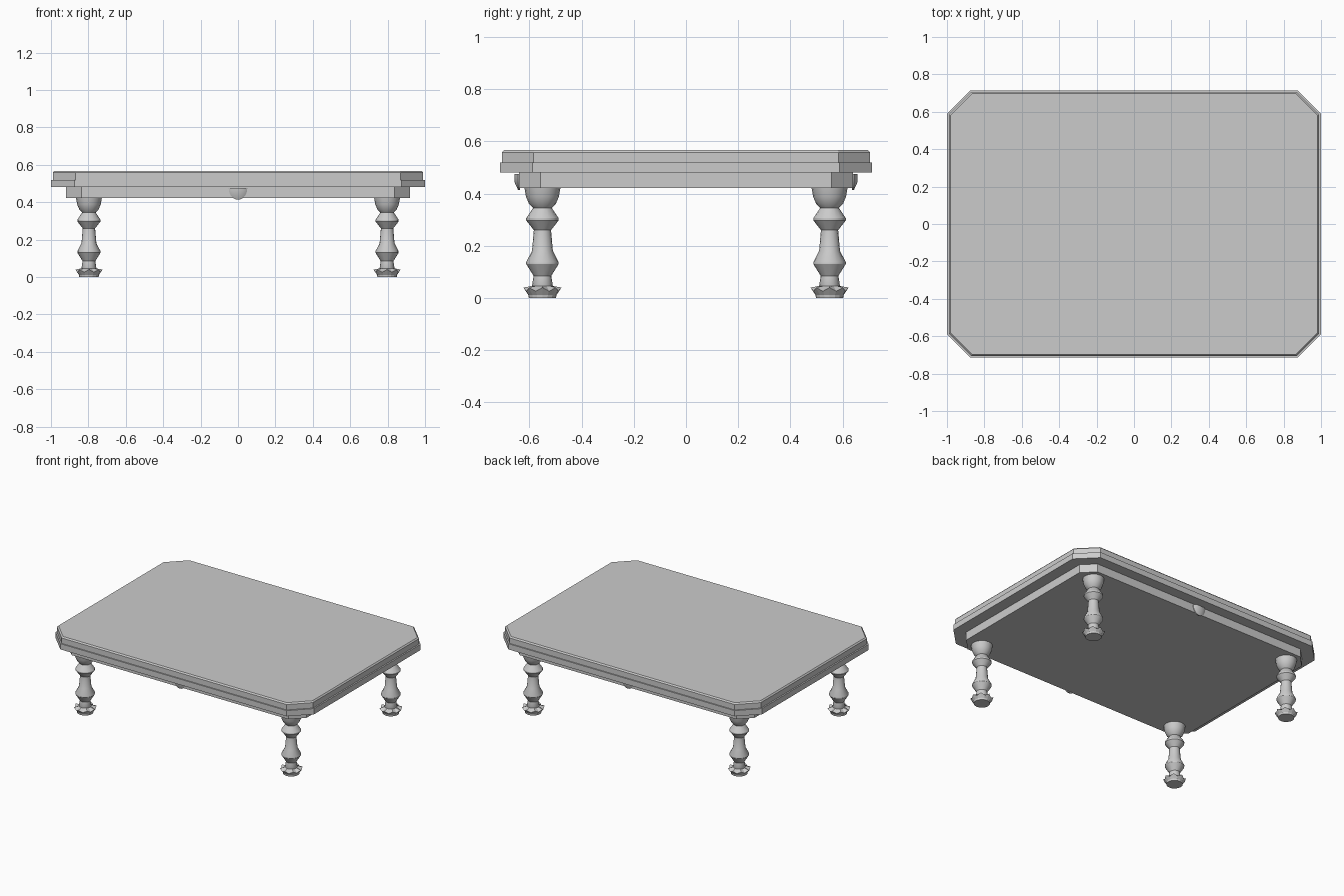
import bpy, bmesh, math

if "Cube" in bpy.data.objects:
    bpy.data.objects.remove(bpy.data.objects["Cube"])

grey = bpy.data.materials.new("plain grey")
grey.diffuse_color = (0.6, 0.6, 0.6, 1)
grey.use_nodes = True
grey.node_tree.nodes["Principled BSDF"].inputs["Base Color"].default_value = grey.diffuse_color


def finish(name, bm, smooth=None):
    bmesh.ops.recalc_face_normals(bm, faces=bm.faces)
    mesh = bpy.data.meshes.new(name)
    bm.to_mesh(mesh)
    bm.free()
    mesh.materials.append(grey)
    ob = bpy.data.objects.new(name, mesh)
    bpy.context.collection.objects.link(ob)
    if smooth:
        bpy.ops.object.select_all(action='DESELECT')
        ob.select_set(True)
        bpy.context.view_layer.objects.active = ob
        bpy.ops.object.shade_smooth_by_angle(angle=math.radians(smooth))
    return ob


def loft(bm, rings):
    """Skin closed rings of points and cap both ends."""
    vs = [[bm.verts.new(p) for p in r] for r in rings]
    n = len(vs[0])
    for a, b in zip(vs, vs[1:]):
        for i in range(n):
            j = (i + 1) % n
            bm.faces.new((a[i], a[j], b[j], b[i]))
    bm.faces.new(vs[0])
    bm.faces.new(vs[-1])


def octagon(hx, hy, cut, z):
    quarter = [(hx, hy - cut), (hx - cut, hy)]
    pts = quarter + [(-x, y) for x, y in quarter[::-1]]
    return [(x, y, z) for x, y in pts + [(-x, -y) for x, y in pts]]


def slab(name, *layers):
    bm = bmesh.new()
    loft(bm, [octagon(*layer) for layer in layers])
    return finish(name, bm)


def circle(r, z, cx, cy, n):
    return [(cx + r * math.cos(math.tau * i / n),
             cy + r * math.sin(math.tau * i / n), z) for i in range(n)]


# Table top: two stacked slabs with clipped corners, and the apron below
slab("top_board", (0.99, 0.705, 0.12, 0.52), (0.99, 0.705, 0.12, 0.558),
     (0.982, 0.697, 0.117, 0.567))
slab("edge_moulding", (1.0, 0.713, 0.125, 0.48), (1.0, 0.713, 0.125, 0.52))
slab("apron", (0.92, 0.64, 0.082, 0.422), (0.92, 0.64, 0.082, 0.48))

# Turned legs: (radius, height)
LEG = [(0.036, 0.035), (0.040, 0.045), (0.034, 0.085), (0.062, 0.130),
       (0.062, 0.138), (0.040, 0.180), (0.033, 0.260), (0.062, 0.297),
       (0.062, 0.306), (0.036, 0.345), (0.052, 0.362), (0.063, 0.388),
       (0.069, 0.422)]


def foot_rim(cx, cy, n=16):
    # Petalled rim: every other point is pulled in and dropped
    pts = []
    for i in range(n):
        a = math.tau * i / n
        r, z = ((0.073, 0.040), (0.066, 0.026))[i % 2]
        pts.append((cx + r * math.cos(a), cy + r * math.sin(a), z))
    return pts


for sx, side in ((-1, "left"), (1, "right")):
    for sy, end in ((-1, "front"), (1, "back")):
        x, y = sx * 0.797, sy * 0.55
        bm = bmesh.new()
        loft(bm, [circle(r, z, x, y, 16) for r, z in LEG])
        finish(f"{end}_{side}_leg", bm, 30)
        bm = bmesh.new()
        loft(bm, [circle(0.052, 0, x, y, 16), circle(0.054, 0.012, x, y, 16),
                  foot_rim(x, y), circle(0.040, 0.046, x, y, 16)])
        finish(f"{end}_{side}_foot", bm)

# Shell ornament in the middle of each long apron, tapering downward
for sy, end in ((-1, "front"), (1, "back")):
    bm = bmesh.new()
    n = 12
    arc = [math.pi * i / n for i in range(n + 1)]
    rim = [(0.05 * math.cos(a), 0.475 - 0.062 * math.sin(a)) for a in arc]
    back = [bm.verts.new((x, sy * 0.635, z)) for x, z in rim]
    low = [bm.verts.new((x, sy * 0.643, z)) for x, z in rim]
    hub = [bm.verts.new((0.6 * x, sy * 0.657, 0.475 + 0.5 * (z - 0.475)))
           for x, z in rim]
    for a, b in ((back, low), (low, hub)):
        for i in range(n):
            bm.faces.new((a[i], a[i + 1], b[i + 1], b[i]))
    bm.faces.new(hub)
    bm.faces.new(back)
    bm.faces.new(back[:1] + low[:1] + hub[:1] + hub[-1:] + low[-1:] + back[-1:])
    finish(f"{end}_shell", bm, 40)
